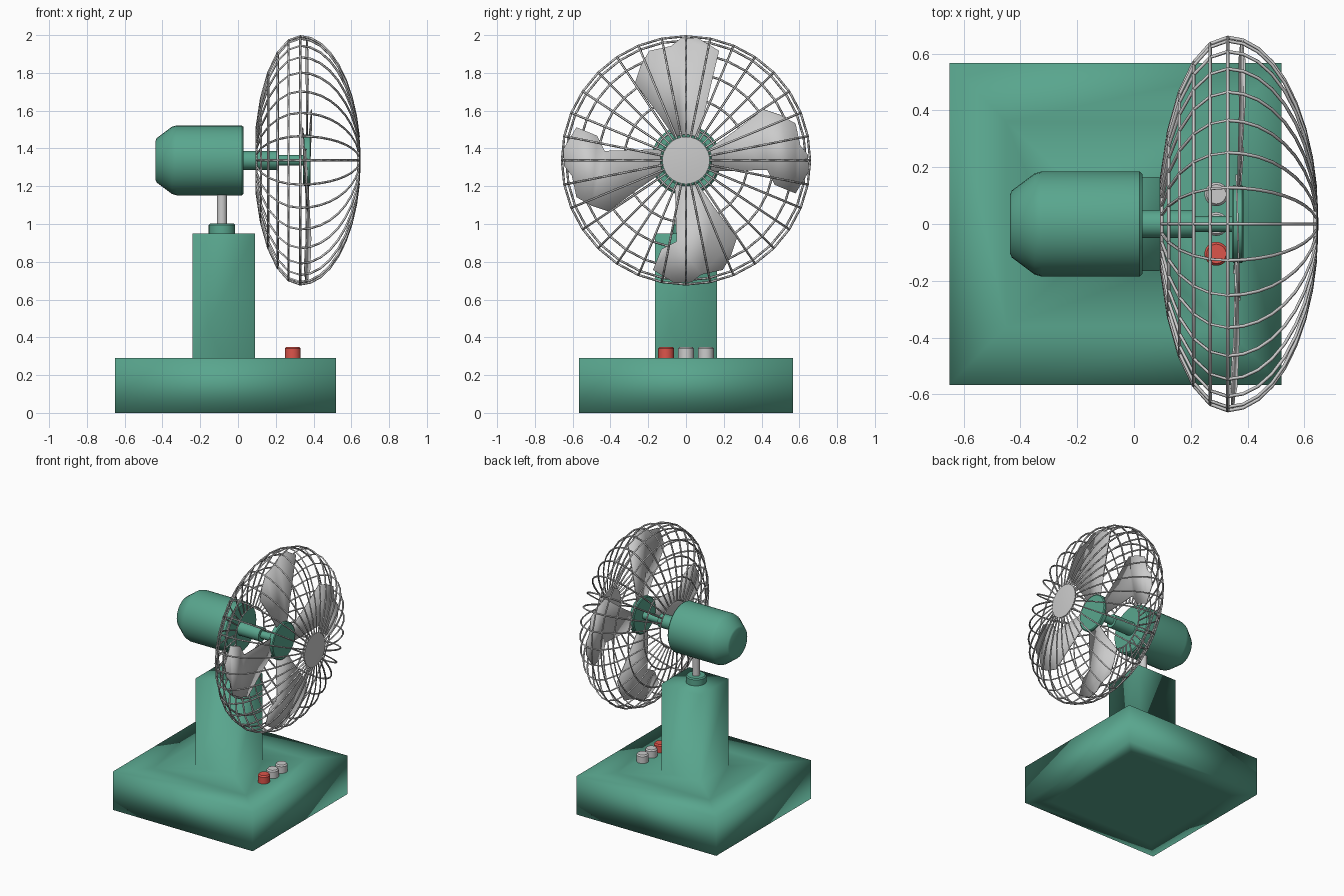
import bpy, bmesh
from math import sin, cos, pi, radians, sqrt
from mathutils import Vector

if "Cube" in bpy.data.objects:
    bpy.data.objects.remove(bpy.data.objects["Cube"])

AXIS_Z = 1.337


def material(name, rgb):
    m = bpy.data.materials.new(name)
    m.diffuse_color = (*rgb, 1)
    m.use_nodes = True
    m.node_tree.nodes["Principled BSDF"].inputs["Base Color"].default_value = m.diffuse_color
    return m


GREEN = material("green_enamel", (0.10, 0.38, 0.27))
RED = material("red_plastic", (0.72, 0.09, 0.07))


def finish(name, bm, mat=None, angle=35):
    bmesh.ops.recalc_face_normals(bm, faces=bm.faces)
    me = bpy.data.meshes.new(name)
    bm.to_mesh(me)
    bm.free()
    ob = bpy.data.objects.new(name, me)
    bpy.context.collection.objects.link(ob)
    if mat:
        me.materials.append(mat)
    bpy.ops.object.select_all(action='DESELECT')
    ob.select_set(True)
    bpy.context.view_layer.objects.active = ob
    if angle >= 180:
        bpy.ops.object.shade_smooth()
    else:
        bpy.ops.object.shade_smooth_by_angle(angle=radians(angle))
    return ob


def lathe(name, profile, centre, axis='X', sides=32, mat=None):
    """Revolve (position, radius) pairs around an axis and cap both ends."""
    bm = bmesh.new()
    rings = []
    for p, r in profile:
        ring = []
        for i in range(sides):
            a = 2 * pi * i / sides
            v = (p, r * cos(a), r * sin(a)) if axis == 'X' else (r * cos(a), r * sin(a), p)
            ring.append(bm.verts.new(Vector(v) + Vector(centre)))
        rings.append(ring)
    for a, b in zip(rings, rings[1:]):
        for i in range(sides):
            j = (i + 1) % sides
            bm.faces.new((a[i], a[j], b[j], b[i]))
    bm.faces.new(rings[0])
    bm.faces.new(rings[-1])
    return finish(name, bm, mat)


def wires(name, paths, radius):
    """Paths are (points, closed) pairs, swept as thin four-sided wire."""
    cu = bpy.data.curves.new(name, 'CURVE')
    cu.dimensions = '3D'
    cu.bevel_depth = radius
    cu.bevel_resolution = 0
    cu.use_fill_caps = True
    for pts, closed in paths:
        s = cu.splines.new('POLY')
        s.points.add(len(pts) - 1)
        for sp, p in zip(s.points, pts):
            sp.co = (*p, 1)
        s.use_cyclic_u = closed
    ob = bpy.data.objects.new(name, cu)
    bpy.context.collection.objects.link(ob)
    bpy.ops.object.select_all(action='DESELECT')
    ob.select_set(True)
    bpy.context.view_layer.objects.active = ob
    bpy.ops.object.convert(target='MESH')
    bpy.ops.object.shade_smooth()


# base and column: one continuous smooth-shaded box skin, bottom to top
bm = bmesh.new()
levels = [(-0.52, 0.39, 0.44, 0), (-0.65, 0.52, 0.567, 0), (-0.65, 0.52, 0.567, 0.29),
          (-0.45, 0.32, 0.36, 0.29), (-0.24, 0.09, 0.165, 0.29), (-0.24, 0.09, 0.165, 0.95)]
loops = [[bm.verts.new(c) for c in ((x0, -y, z), (x1, -y, z), (x1, y, z), (x0, y, z))]
         for x0, x1, y, z in levels]
for a, b in zip(loops, loops[1:]):
    for i in range(4):
        j = (i + 1) % 4
        bm.faces.new((a[i], a[j], b[j], b[i]))
bm.faces.new(loops[0])
bm.faces.new(loops[-1])
finish("base_and_column", bm, GREEN, 180)

# neck between column and motor
lathe("neck_collar", [(0.94, 0.07), (0.995, 0.07), (1.003, 0.062)], (-0.085, 0, 0), 'Z', mat=GREEN)
lathe("neck_rod", [(0.99, 0.027), (1.2, 0.027)], (-0.085, 0, 0), 'Z', 16)

# motor housing, stepped shaft and blade hub
hub = (0, 0, AXIS_Z)
lathe("motor_housing", [(-0.436, 0.105), (-0.43, 0.118), (-0.35, 0.178), (-0.325, 0.185),
                        (0.02, 0.185), (0.03, 0.176)], hub, mat=GREEN)
lathe("motor_shaft", [(0.02, 0.05), (0.205, 0.05), (0.205, 0.028), (0.36, 0.028)], hub, sides=24, mat=GREEN)
lathe("blade_hub", [(0.345, 0.13), (0.35, 0.137), (0.38, 0.137), (0.385, 0.13)], hub, mat=GREEN)

# four blades: outline as (outward, sideways), slightly pitched
outline = [(0.09, 0.04), (0.25, 0.15), (0.41, 0.27), (0.50, 0.24), (0.58, 0.195), (0.605, 0.08),
           (0.645, 0.03), (0.65, -0.06), (0.58, -0.175), (0.47, -0.13), (0.43, -0.05), (0.09, -0.06)]
for k in range(4):
    c, s = cos(k * pi / 2), sin(k * pi / 2)
    bm = bmesh.new()
    vs = []
    for u, v in outline:
        y, z = u * c - v * s, u * s + v * c
        vs.append(bm.verts.new((0.365 + 0.05 * v + 0.025 * y, y, AXIS_Z + z)))
    bm.faces.new(vs)
    bmesh.ops.triangulate(bm, faces=bm.faces)
    blade = finish(f"fan_blade_{k + 1}", bm)
    mod = blade.modifiers.new("thickness", 'SOLIDIFY')
    mod.thickness = 0.006
    mod.offset = 0

# wire cage: half ellipsoids, shallow behind and deep in front
R, CX, BACK, FRONT, SPOKES = 0.657, 0.33, 0.24, 0.315, 32


def cage_point(t, a):
    depth = BACK if t < pi / 2 else FRONT
    r = R * sin(t)
    return (CX - depth * cos(t), r * cos(a), AXIS_Z + r * sin(a))


angles = [2 * pi * i / SPOKES for i in range(SPOKES)]
back_steps = [radians(15 * i) for i in range(1, 7)]
front_steps = [radians(90 + 79 * i / 8) for i in range(9)]
back = [([cage_point(t, a) for t in back_steps], False) for a in angles]
back += [([cage_point(t, a) for a in angles], True) for t in back_steps]
wires("cage_back", back, 0.006)
wires("cage_front", [([cage_point(t, a) for t in front_steps], False) for a in angles], 0.006)

# domed cap at the centre of the cage front
dome = [(CX + FRONT * sqrt(1 - (r / R) ** 2) + 0.004, r) for r in (0.125, 0.09, 0.05, 0.01)]
lathe("cage_cap", [(0.63, 0.122)] + dome, hub)

# control buttons
for name, y, mat in (("power_button", -0.105, RED), ("speed_button_1", 0, None), ("speed_button_2", 0.105, None)):
    lathe(name, [(0.28, 0.042), (0.34, 0.042), (0.35, 0.034)], (0.29, y, 0), 'Z', 24, mat)
